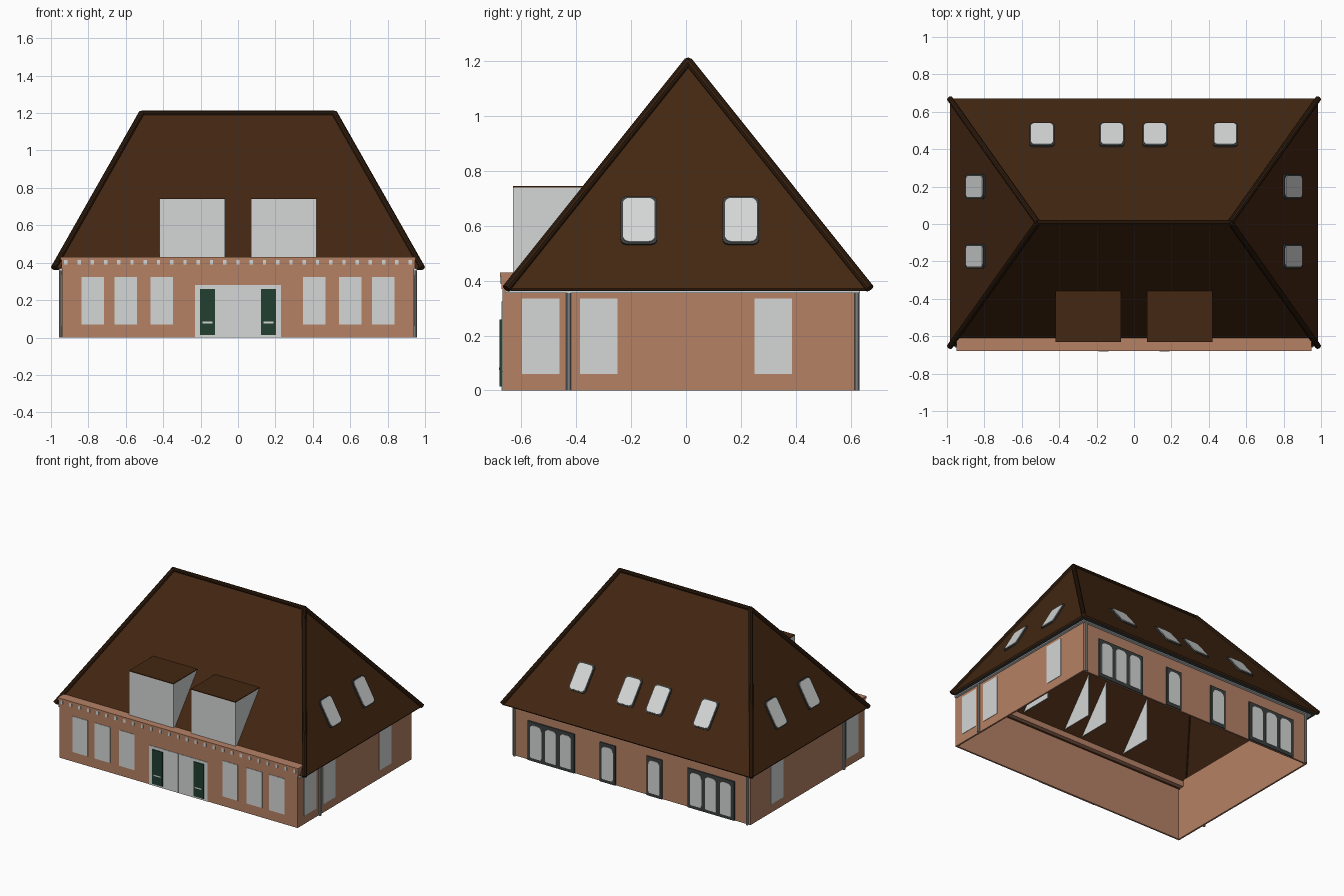
import bpy
from math import sin, cos, pi
from mathutils import Vector

if "Cube" in bpy.data.objects:
    bpy.data.objects.remove(bpy.data.objects["Cube"])


def material(name, rgb):
    m = bpy.data.materials.new(name)
    m.use_nodes = True
    m.diffuse_color = (*rgb, 1)
    m.node_tree.nodes["Principled BSDF"].inputs["Base Color"].default_value = (*rgb, 1)
    return m


BRICK = material("brick", (0.46, 0.22, 0.13))
ROOF = material("roof_brown", (0.056, 0.02, 0.006))
CAP = material("ridge_brown", (0.03, 0.012, 0.004))
GLASS = material("pale_grey", (0.66, 0.68, 0.67))
FRAME = material("dark_grey", (0.045, 0.05, 0.05))
GREEN = material("door_green", (0.015, 0.05, 0.03))
PIPE = material("pipe_grey", (0.35, 0.36, 0.36))


def make(name, verts, faces, mat):
    mesh = bpy.data.meshes.new(name)
    mesh.from_pydata(verts, [], faces)
    mesh.materials.append(mat)
    ob = bpy.data.objects.new(name, mesh)
    bpy.context.collection.objects.link(ob)
    return ob


def prism(name, loop, shift, mat):
    """Extrude a planar loop along a vector."""
    n = len(loop)
    faces = [list(range(n))[::-1], list(range(n, 2 * n))]
    faces += [(i, (i + 1) % n, (i + 1) % n + n, i + n) for i in range(n)]
    return make(name, loop + [p + shift for p in loop], faces, mat)


def box(name, x0, x1, y0, y1, z0, z1, mat):
    loop = [Vector(p) for p in ((x0, y0, z0), (x1, y0, z0), (x1, y1, z0), (x0, y1, z0))]
    return prism(name, loop, Vector((0, 0, z1 - z0)), mat)


def panel(name, centre, u, v, w, h, depth, mat, r_low=0, r_top=0):
    """Plate with optionally rounded corners, standing out along u x v."""
    c, u, v = Vector(centre), Vector(u).normalized(), Vector(v).normalized()
    loop = []
    for i, (sx, sy) in enumerate(((1, 1), (-1, 1), (-1, -1), (1, -1))):
        r = r_top if sy > 0 else r_low
        for k in range(5 if r else 1):
            a = i * pi / 2 + k * pi / 8
            loop.append(c + u * (sx * (w / 2 - r) + r * cos(a)) + v * (sy * (h / 2 - r) + r * sin(a)))
    return prism(name, loop, u.cross(v) * depth, mat)


def rod(name, a, b, radius, mat, sides=10):
    a, b = Vector(a), Vector(b)
    d = (b - a).normalized()
    u = d.orthogonal().normalized()
    v = d.cross(u)
    loop = [a + (u * cos(2 * pi * i / sides) + v * sin(2 * pi * i / sides)) * radius for i in range(sides)]
    return prism(name, loop, b - a, mat)


# Walls, open underneath
WX, WF, WB, T = 0.94, -0.67, 0.615, 0.012
box("front_wall", -WX, WX, WF, WF + T, 0, 0.4, BRICK)
box("back_wall", -WX, WX, WB - T, WB, 0, 0.42, BRICK)
for s, side in ((1, "left"), (-1, "right")):
    box(side + "_wall", *sorted((s * WX, s * (WX - T))), WF + T, WB - T, 0, 0.42, BRICK)

# Parapet along the front with small blocks under its cap
box("parapet", -0.945, 0.945, -0.673, -0.612, 0.37, 0.415, BRICK)
box("parapet_cap", -0.95, 0.95, -0.679, -0.61, 0.415, 0.43, BRICK)
for i in range(-13, 14):
    box("parapet_block", i * 0.0708 - 0.009, i * 0.0708 + 0.009, -0.678, -0.67, 0.39, 0.415, GLASS)

# Hipped roof
EX, EF, EB, EZ, RX, RY, RZ = 0.985, -0.655, 0.67, 0.372, 0.515, 0.008, 1.2
eaves = [(-EX, EF, EZ), (EX, EF, EZ), (EX, EB, EZ), (-EX, EB, EZ)]
ridge = [(-RX, RY, RZ), (RX, RY, RZ)]
roof = make("roof", eaves + ridge, [(0, 1, 5, 4), (1, 2, 5), (2, 3, 4, 5), (3, 0, 4)], ROOF)
thick = roof.modifiers.new("thickness", "SOLIDIFY")
thick.thickness, thick.offset = 0.012, -1

# Ridge and hip caps
rod("ridge_cap", *ridge, 0.014, CAP)
for i, corner in enumerate(eaves):
    rod("hip_cap", corner, ridge[i in (1, 2)], 0.016, CAP)

# Eaves trim and gutters
box("back_trim", -0.955, 0.955, WB, WB + 0.02, 0.355, 0.368, GLASS)
box("back_gutter", -0.975, 0.975, WB + 0.02, EB - 0.008, 0.362, 0.374, FRAME)
for s in (1, -1):
    box("side_trim", *sorted((s * WX, s * 0.957)), -0.66, 0.63, 0.355, 0.368, GLASS)
    box("side_gutter", *sorted((s * 0.957, s * 0.978)), -0.64, 0.655, 0.362, 0.374, FRAME)

# Dormers: front, two cheeks reaching through the roof, and a flat top
for s in (1, -1):
    x0, x1 = sorted((s * 0.07, s * 0.42))
    box("dormer_front", x0, x1, -0.63, -0.622, 0.42, 0.74, GLASS)
    for x in (x0, x1 - 0.006):
        box("dormer_cheek", x, x + 0.006, -0.622, -0.365, 0.42, 0.74, GLASS)
    box("dormer_top", x0, x1, -0.63, -0.358, 0.74, 0.746, ROOF)

# Roof windows
X, Y, Z = Vector((1, 0, 0)), Vector((0, 1, 0)), Vector((0, 0, 1))


def roof_window(centre, u, v):
    n = Vector(u).cross(Vector(v).normalized())
    panel("roof_window_frame", centre, u, v, 0.132, 0.198, 0.008, FRAME, 0.02, 0.02)
    panel("roof_window_glass", Vector(centre) + n * 0.008, u, v, 0.116, 0.182, 0.004, GLASS, 0.022, 0.022)


t = (0.617 - EZ) / (RZ - EZ)
for x in (-0.492, -0.118, 0.112, 0.488):
    roof_window((x, EB + (RY - EB) * t, 0.617), -X, (0, RY - EB, RZ - EZ))
for s in (1, -1):
    for y in (-0.172, 0.2):
        roof_window((s * (EX + (RX - EX) * t), y, 0.617), Y * s, (s * (RX - EX), 0, RZ - EZ))

# Front windows and entrance
for s in (1, -1):
    for x in (0.408, 0.6, 0.777):
        panel("front_window", (s * x, WF, 0.197), X, Z, 0.122, 0.255, 0.003, GLASS)
    panel("front_door", (s * 0.163, WF - 0.003, 0.137), X, Z, 0.08, 0.245, 0.007, GREEN)
    panel("door_letter_slot", (s * 0.163, WF - 0.009, 0.08), X, Z, 0.055, 0.009, 0.003, GLASS)
    panel("entrance_glass", (s * 0.1155, WF, 0.14), X, Z, 0.229, 0.28, 0.003, GLASS)

# Side windows and downpipes
for s in (1, -1):
    for y in (-0.53, -0.318, 0.318) if s > 0 else (-0.53, 0.318):
        panel("side_window", (s * WX, y, 0.198), Y * s, Z, 0.137, 0.275, 0.003, GLASS)
    rod("side_downpipe", (s * 0.948, -0.428, 0), (s * 0.948, -0.428, 0.36), 0.009, PIPE)
    rod("corner_downpipe", (s * 0.92, WB + 0.008, 0), (s * 0.92, WB + 0.008, 0.36), 0.009, PIPE)


# Back doors: triple sets at the ends, single doors between
def back_door(x, panes):
    w = 0.123 * panes
    panel("back_door_frame", (x, WB, 0.14), -X, Z, w, 0.28, 0.008, FRAME)
    for i in range(panes):
        px = x + (i - (panes - 1) / 2) * 0.118
        panel("back_door_glass", (px, WB + 0.008, 0.14), -X, Z, 0.09, 0.235, 0.003, GLASS, 0.012, 0.03)


for s in (1, -1):
    back_door(s * 0.632, 3)
    back_door(s * 0.185, 1)
